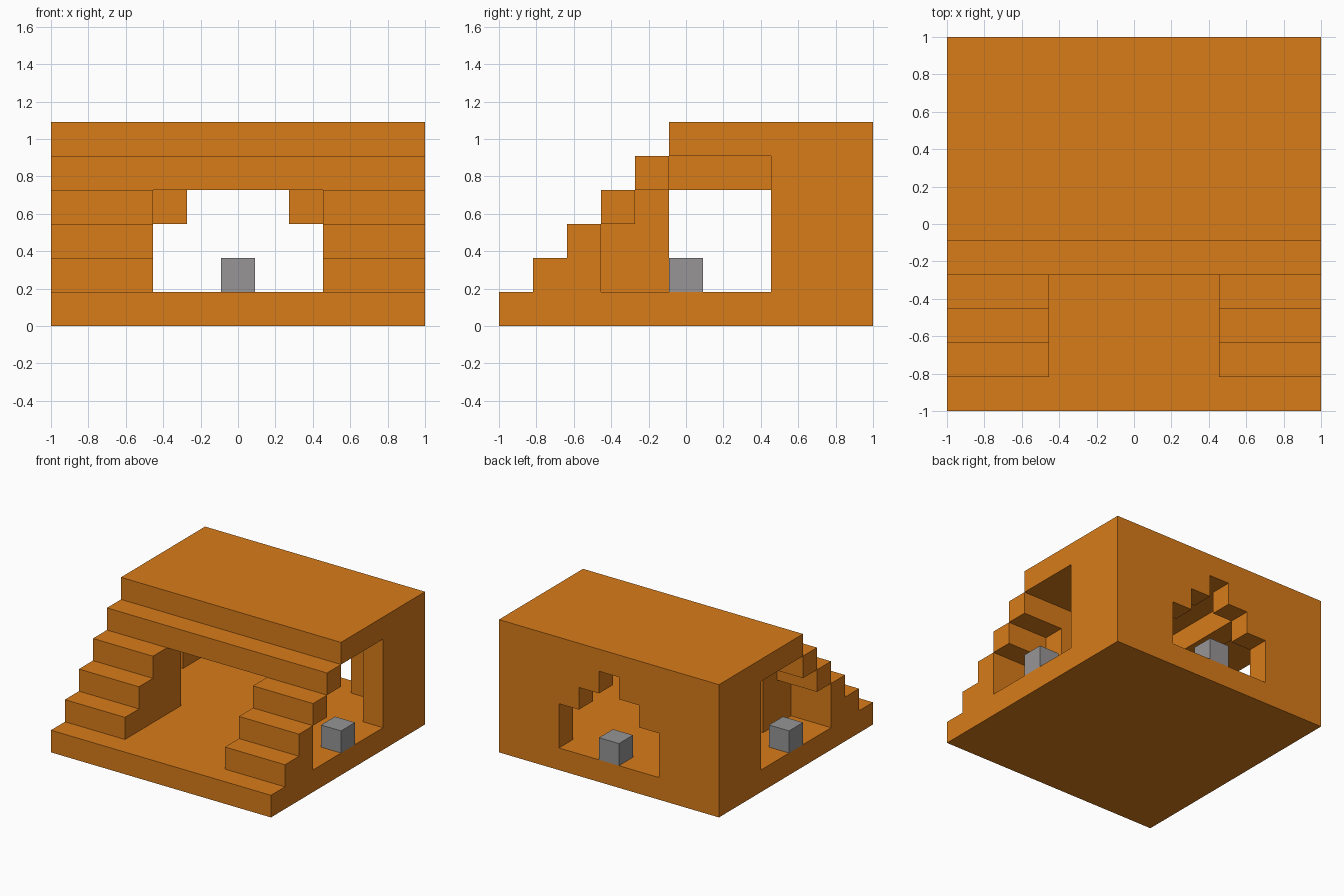
import bpy
import bmesh

cube = bpy.data.objects.get("Cube")
if cube:
    bpy.data.objects.remove(cube, do_unlink=True)

CELLS = 11              # the plan is an 11 x 11 grid of cells
UNIT = 2 / CELLS
HALF = CELLS / 2


def make_material(name, rgb):
    mat = bpy.data.materials.new(name)
    mat.use_nodes = True
    mat.diffuse_color = (*rgb, 1)
    shader = next(n for n in mat.node_tree.nodes if n.type == "BSDF_PRINCIPLED")
    shader.inputs["Base Color"].default_value = (*rgb, 1)
    return mat


clay = make_material("orange clay", (0.69, 0.2, 0.01))
stone = make_material("grey stone", (0.31, 0.3, 0.305))


def prism(name, profile, axis, start, end, mat=clay, mirror=False):
    """Extrude a profile along x (profile is y, z) or along y (profile is x, z)."""
    bm = bmesh.new()

    def place(a, b, depth):
        x, y = (depth, a) if axis == "x" else (a, depth)
        return ((x - HALF) * UNIT, (y - HALF) * UNIT, b * UNIT)

    face = bm.faces.new([bm.verts.new(place(a, b, start)) for a, b in profile])
    ext = bmesh.ops.extrude_face_region(bm, geom=[face])
    moved = [g for g in ext["geom"] if isinstance(g, bmesh.types.BMVert)]
    step = (end - start) * UNIT
    bmesh.ops.translate(bm, verts=moved,
                        vec=(step, 0, 0) if axis == "x" else (0, step, 0))
    bmesh.ops.recalc_face_normals(bm, faces=bm.faces)
    mesh = bpy.data.meshes.new(name)
    bm.to_mesh(mesh)
    bm.free()
    mesh.materials.append(mat)
    obj = bpy.data.objects.new(name, mesh)
    bpy.context.collection.objects.link(obj)
    if mirror:
        obj.modifiers.new("mirror", "MIRROR")
    return obj


def box(name, xs, ys, zs, **options):
    profile = [(ys[0], zs[0]), (ys[1], zs[0]), (ys[1], zs[1]), (ys[0], zs[1])]
    return prism(name, profile, "x", *xs, **options)


# Floor, roof and the beam under the front edge of the roof
box("floor_slab", (0, 11), (0, 11), (0, 1))
box("roof_slab", (0, 11), (5, 11), (5, 6))
box("front_lintel", (0, 11), (4, 5), (4, 5))

# Stair flights on both sides, open underneath at the outer side
prism("lower_stairs", [(1, 1), (3, 1), (3, 3), (2, 3), (2, 2), (1, 2)],
      "x", 0, 3, mirror=True)
box("upper_step", (0, 2), (3, 4), (3, 4), mirror=True)
box("stair_inner_wall", (2, 3), (3, 5), (1, 4), mirror=True)

# Back wall with a stepped archway, and the side walls
prism("back_wall", [(0, 1), (3, 1), (3, 3), (4, 3), (4, 4), (5, 4), (5, 5), (0, 5)],
      "y", 10, 11, mirror=True)
box("side_wall", (0, 1), (8, 10), (1, 5), mirror=True)

# Beams below the ceiling
box("ceiling_beam", (3, 4), (5, 10), (4, 5), mirror=True)

# Stone blocks standing in the side openings and in the back archway
box("side_block", (0, 1), (5, 6), (1, 2), mat=stone, mirror=True)
box("back_block", (5, 6), (10, 11), (1, 2), mat=stone)
